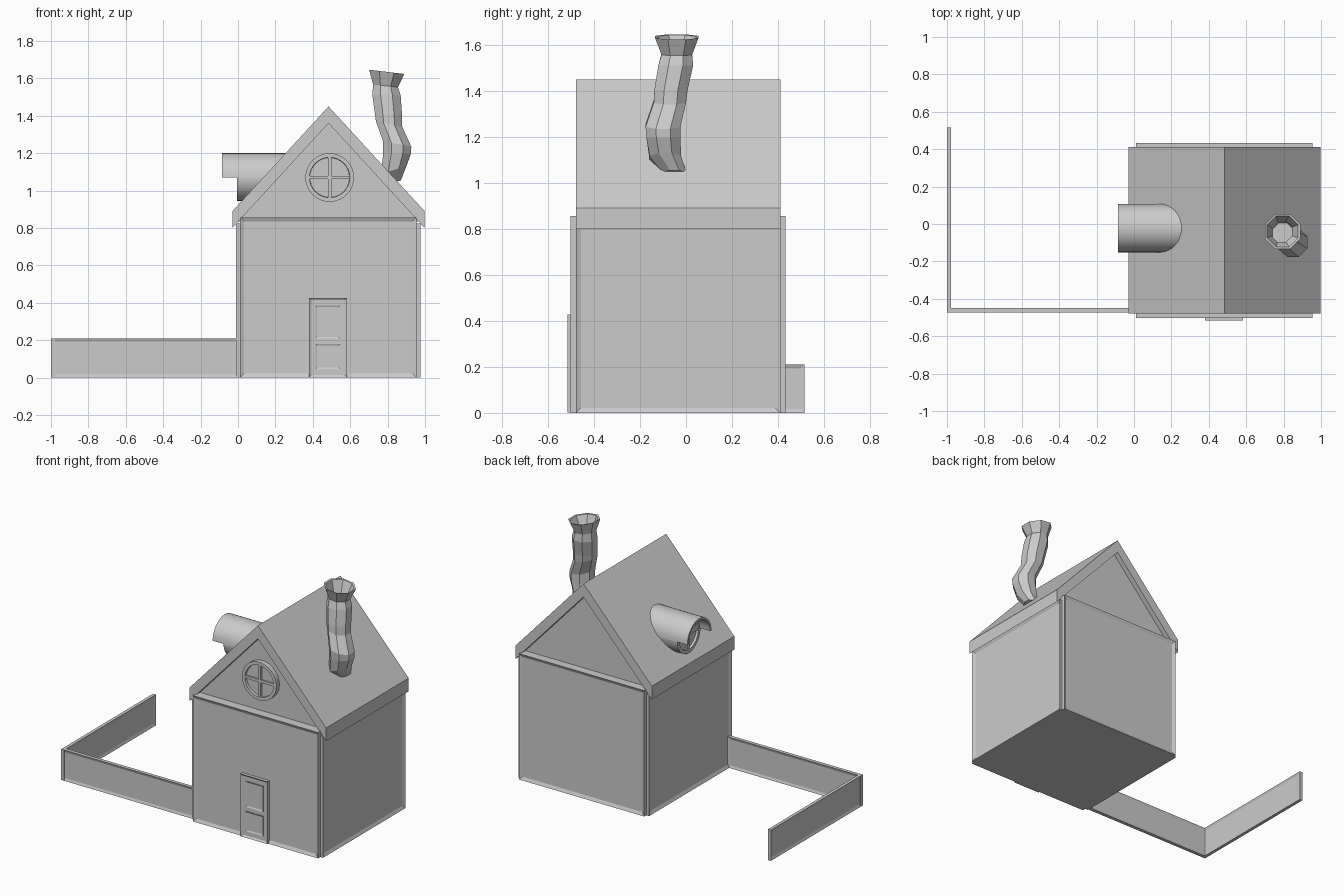
import bpy, bmesh
from math import pi, cos, sin
from mathutils import Matrix, Vector

if "Cube" in bpy.data.objects:
    bpy.data.objects.remove(bpy.data.objects["Cube"])


def finish(bm, name, smooth=False):
    bmesh.ops.recalc_face_normals(bm, faces=bm.faces)
    me = bpy.data.meshes.new(name)
    bm.to_mesh(me)
    bm.free()
    ob = bpy.data.objects.new(name, me)
    bpy.context.collection.objects.link(ob)
    if smooth:
        bpy.ops.object.select_all(action='DESELECT')
        ob.select_set(True)
        bpy.context.view_layer.objects.active = ob
        bpy.ops.object.shade_smooth_by_angle(angle=0.6)
    return ob


def panel_box(name, x, y, z, axis=None, border=0.03, depth=0.01, signs=(-1, 1)):
    """Box from ranges, with sunken panels on the faces along an axis."""
    bm = bmesh.new()
    bmesh.ops.create_cube(bm, size=1)
    for v in bm.verts:
        v.co = Vector([r[0] + (c + 0.5) * (r[1] - r[0]) for r, c in zip((x, y, z), v.co)])
    if axis is not None:
        bm.normal_update()
        faces = [f for f in bm.faces if any(f.normal[axis] * s > 0.9 for s in signs)]
        bmesh.ops.inset_individual(bm, faces=faces, thickness=border, depth=-depth)
    return finish(bm, name)


def prism(name, profile, axis, a, b, smooth=False):
    """Extrude a profile along x (profile = y,z) or y (profile = x,z)."""
    bm = bmesh.new()
    co = (lambda p, q, d: (d, p, q)) if axis == 0 else (lambda p, q, d: (p, d, q))
    f = bm.faces.new([bm.verts.new(co(p, q, a)) for p, q in profile])
    ext = bmesh.ops.extrude_face_region(bm, geom=[f], use_keep_orig=True)['geom']
    off = Vector((b - a if axis == 0 else 0, b - a if axis == 1 else 0, 0))
    bmesh.ops.translate(bm, vec=off, verts=[v for v in ext if isinstance(v, bmesh.types.BMVert)])
    return finish(bm, name, smooth)


def round_window(name, front, r, length, rot):
    """Disc with a rim, a sunken pane and crossing bars; local -y faces out."""
    bm = bmesh.new()
    bmesh.ops.create_cone(bm, cap_ends=True, segments=32, radius1=r, radius2=r, depth=length,
                          matrix=Matrix.Translation((0, length / 2, 0)) @ Matrix.Rotation(pi / 2, 4, 'X'))
    bm.normal_update()
    cap = [f for f in bm.faces if f.normal.y < -0.9]
    bmesh.ops.inset_individual(bm, faces=cap, thickness=0.022, depth=0)
    bmesh.ops.inset_individual(bm, faces=cap, thickness=0.002, depth=-0.015)
    for size in ((2 * r - 0.045, 0.012, 0.018), (0.018, 0.012, 2 * r - 0.045)):
        bmesh.ops.create_cube(bm, size=1, matrix=Matrix.Translation((0, 0.009, 0)) @ Matrix.Diagonal((*size, 1)))
    bm.transform(Matrix.Translation(front) @ Matrix.Rotation(rot, 4, 'Z'))
    return finish(bm, name, True)


# House walls: two crossing boxes leave stepped corner posts
panel_box("front_back_walls", (0.012, 0.955), (-0.503, 0.433), (0, 0.857), 1)
panel_box("side_walls", (-0.01, 0.975), (-0.478, 0.41), (0, 0.825), 0)

# Roof and recessed gable
prism("roof", [(-0.03, 0.89), (0.484, 1.45), (0.998, 0.89), (0.998, 0.80),
               (0.484, 1.36), (-0.03, 0.80)], 1, -0.478, 0.411)
prism("gable", [(0.0, 0.835), (0.484, 1.365), (0.968, 0.835)], 1, -0.44, 0.375)

# Door with two raised panels
panel_box("door_frame", (0.38, 0.582), (-0.515, -0.48), (0.002, 0.427), 1, 0.018, 0.008, (-1,))
for i, (z0, z1) in enumerate(((0.045, 0.18), (0.21, 0.385))):
    panel_box(f"door_panel_{i}", (0.415, 0.547), (-0.511, -0.5), (z0, z1), 1, 0.012, 0.004, (-1,))

# Round windows: gable front and left dormer
round_window("gable_window", (0.49, -0.472, 1.07), 0.13, 0.06, 0)
round_window("dormer_window", (-0.006, -0.022, 1.07), 0.125, 0.26, -pi / 2)

# Half-round hood over the dormer
arc = [i * pi / 16 for i in range(17)]
hood = [(-0.022 + 0.13 * cos(t), 1.07 + 0.13 * sin(t)) for t in arc]
hood += [(-0.022 + 0.116 * cos(t), 1.07 + 0.116 * sin(t)) for t in reversed(arc)]
prism("dormer_hood", hood, 0, -0.085, 0.26, True)

# Fence
panel_box("front_fence", (-1.0, 0.0), (-0.473, -0.449), (0, 0.21), 1, 0.024, 0.006)
panel_box("side_fence", (-1.0, -0.978), (-0.473, 0.515), (0, 0.21), 0, 0.024, 0.006)

# Crooked octagonal chimney pipe: x, y, z, radius, tilt
rings = [(0.82, -0.05, 1.04, 0.055, 0.3), (0.832, -0.09, 1.11, 0.074, 0.3),
         (0.85, -0.098, 1.195, 0.08, 0), (0.851, -0.10, 1.25, 0.082, -0.2),
         (0.808, -0.07, 1.355, 0.076, -0.2), (0.805, -0.065, 1.405, 0.078, 0),
         (0.794, -0.045, 1.51, 0.082, 0), (0.789, -0.04, 1.56, 0.072, -0.1),
         (0.795, -0.04, 1.635, 0.102, -0.12), (0.795, -0.04, 1.633, 0.09, -0.12),
         (0.789, -0.04, 1.56, 0.06, -0.1), (0.797, -0.05, 1.48, 0.06, 0)]
bm = bmesh.new()
loops = []
for x, y, z, r, t in rings:
    pts = [(r * cos((k + 0.5) * pi / 4), r * sin((k + 0.5) * pi / 4)) for k in range(8)]
    loops.append([bm.verts.new((x + a, y + b, z + t * a)) for a, b in pts])
for lo, hi in zip(loops, loops[1:]):
    for k in range(8):
        bm.faces.new((lo[k], lo[(k + 1) % 8], hi[(k + 1) % 8], hi[k]))
bm.faces.new(loops[0])
bm.faces.new(loops[-1])
finish(bm, "chimney")
